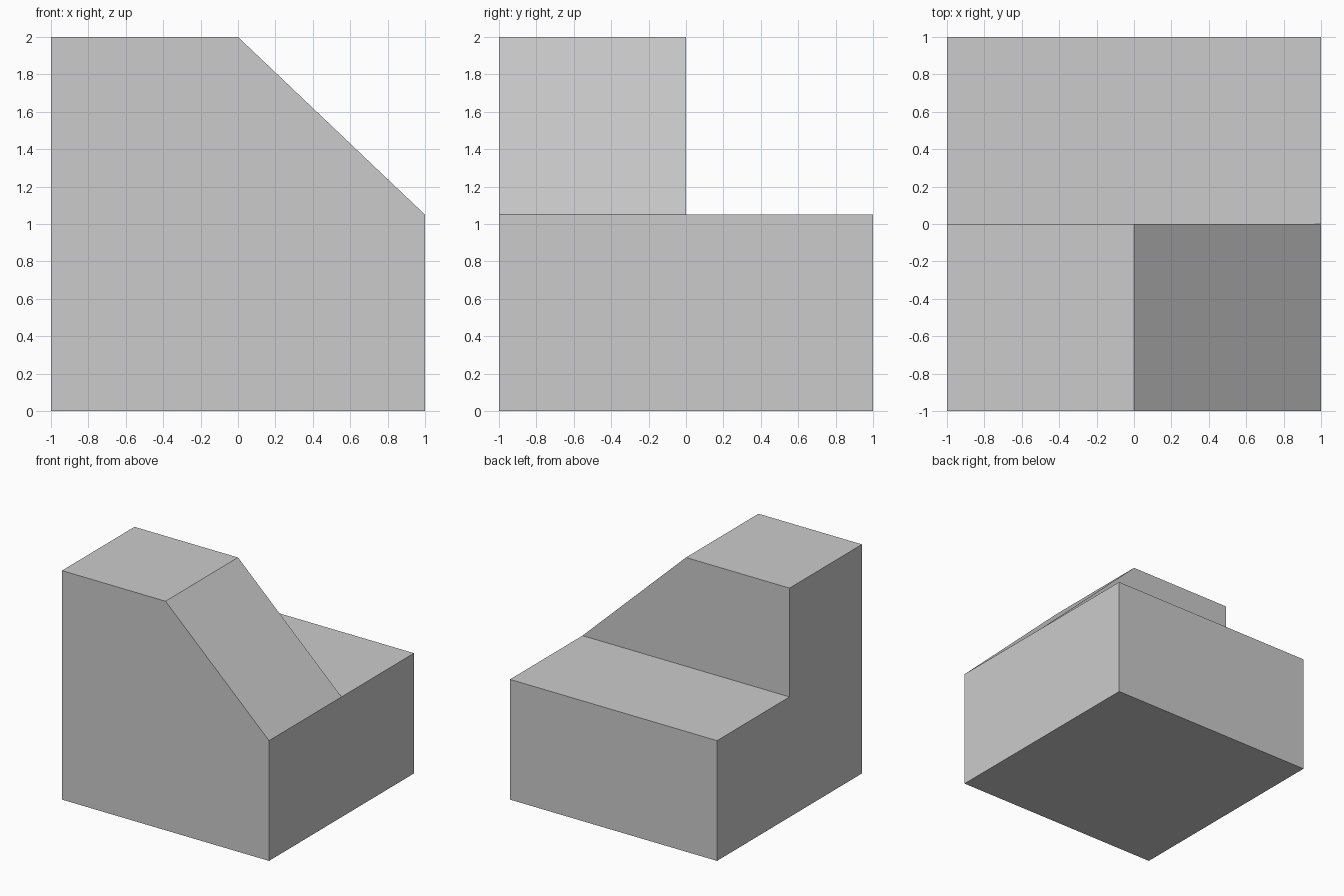
import bpy, bmesh
from mathutils import Vector

if "Cube" in bpy.data.objects:
    bpy.data.objects.remove(bpy.data.objects["Cube"])

STEP = 1.05  # height of the rear step and of the foot of the slope

bm = bmesh.new()

# Front outline, split into a lower slab and an upper sloped part
points = [(-1, 0), (1, 0), (1, STEP), (-1, STEP), (0, 2), (-1, 2)]
v = [bm.verts.new((x, -1, z)) for x, z in points]
lower = bm.faces.new((v[0], v[1], v[2], v[3]))
upper = bm.faces.new((v[3], v[2], v[4], v[5]))


def extrude_back(faces, depth):
    geom = bmesh.ops.extrude_face_region(bm, geom=faces)["geom"]
    verts = [g for g in geom if isinstance(g, bmesh.types.BMVert)]
    bmesh.ops.translate(bm, verts=verts, vec=Vector((0, depth, 0)))
    return [g for g in geom if isinstance(g, bmesh.types.BMFace)]


# Full outline through the front half, only the lower slab through the back half
caps = extrude_back([lower, upper], 1)
low_cap = min(caps, key=lambda f: f.calc_center_median().z)
extrude_back([low_cap], 1)

# Merge the flat split faces and face everything outward
bmesh.ops.dissolve_limit(bm, angle_limit=0.01, verts=bm.verts[:], edges=bm.edges[:])
bmesh.ops.recalc_face_normals(bm, faces=bm.faces[:])

mesh = bpy.data.meshes.new("stepped_block")
bm.to_mesh(mesh)
bm.free()
block = bpy.data.objects.new("stepped_block", mesh)
bpy.context.collection.objects.link(block)
